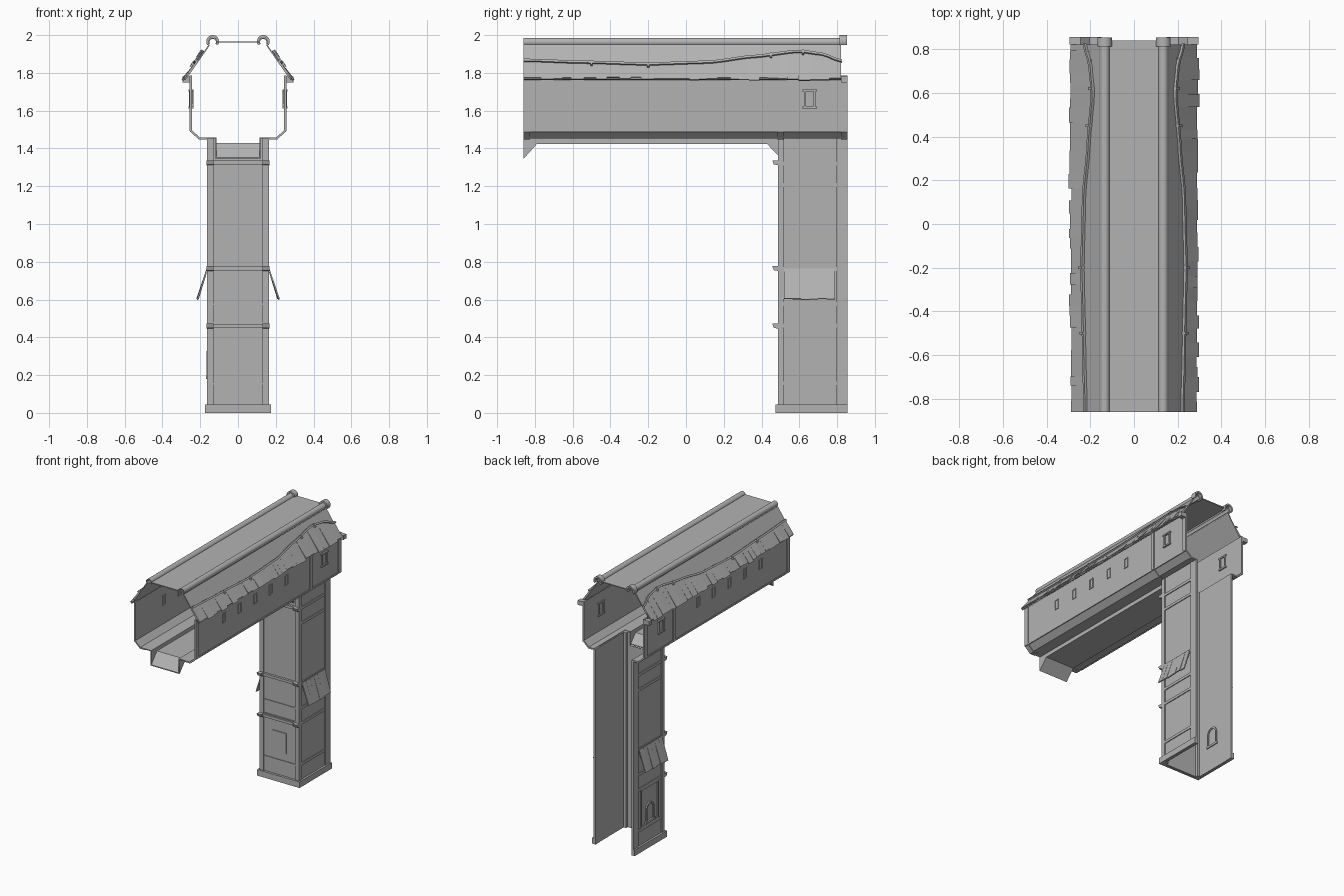
import bpy, bmesh, math, random
from mathutils import Vector

random.seed(4)
if "Cube" in bpy.data.objects:
    bpy.data.objects.remove(bpy.data.objects["Cube"], do_unlink=True)

grey = bpy.data.materials.new("plain grey")
grey.use_nodes = True
COLOUR = (0.45, 0.45, 0.45, 1)
grey.diffuse_color = COLOUR
grey.node_tree.nodes["Principled BSDF"].inputs["Base Color"].default_value = COLOUR

BACK, FRONT = 0.855, -0.86
SIDES = (1, -1)


def prism(bm, profile, a, b, axis="y"):
    """Extrude a profile (xz along y, or yz along x) from a to b."""
    def place(p, d):
        return (p[0], d, p[1]) if axis == "y" else (d, p[0], p[1])
    ends = [[bm.verts.new(place(p, d)) for p in profile] for d in (a, b)]
    n = len(profile)
    bm.faces.new(ends[0])
    bm.faces.new(ends[1][::-1])
    for i in range(n):
        j = (i + 1) % n
        bm.faces.new((ends[0][j], ends[0][i], ends[1][i], ends[1][j]))


def box(bm, x0, x1, y0, y1, z0, z1):
    prism(bm, [(x0, z0), (x1, z0), (x1, z1), (x0, z1)], y0, y1)


def frame(bm, s, x0, x1, y0, y1, z0, z1, w):
    """Rectangular frame lying on a side wall."""
    for ya, yb, za, zb in ((y0, y0 + w, z0, z1), (y1 - w, y1, z0, z1),
                           (y0 + w, y1 - w, z0, z0 + w), (y0 + w, y1 - w, z1 - w, z1)):
        box(bm, s * x0, s * x1, ya, yb, za, zb)


def flip(profile, s):
    return [(s * x, z) for x, z in profile]


def finish(name, bm, smooth=False):
    bmesh.ops.recalc_face_normals(bm, faces=bm.faces)
    mesh = bpy.data.meshes.new(name)
    bm.to_mesh(mesh)
    bm.free()
    mesh.materials.append(grey)
    obj = bpy.data.objects.new(name, mesh)
    bpy.context.scene.collection.objects.link(obj)
    if smooth:
        bpy.ops.object.select_all(action="DESELECT")
        obj.select_set(True)
        bpy.context.view_layer.objects.active = obj
        bpy.ops.object.shade_smooth_by_angle(angle=math.radians(40))
    return obj


# Gallery walls with their chamfered feet, and ribs over them
wall = [(0.25, 1.785), (0.25, 1.495), (0.205, 1.452), (0.16, 1.452),
        (0.16, 1.458), (0.203, 1.458), (0.244, 1.497), (0.244, 1.785)]
rib = [(0.256, 1.785), (0.256, 1.492), (0.207, 1.447), (0.165, 1.447),
       (0.165, 1.453), (0.205, 1.453), (0.249, 1.495), (0.249, 1.785)]
walls, ribs = bmesh.new(), bmesh.new()
for s in SIDES:
    prism(walls, flip(wall, s), FRONT, BACK)
    for y0, y1 in ((FRONT, -0.825), (0.485, 0.515), (0.82, BACK)):
        prism(ribs, flip(rib, s), y0, y1)
    box(ribs, s * 0.249, s * 0.255, FRONT, BACK, 1.487, 1.499)
    box(ribs, s * 0.249, s * 0.295, 0.82, BACK, 1.75, 1.782)
finish("gallery_walls", walls)
finish("gallery_ribs", ribs)

# Gallery windows: a row of slots and one larger framed window on each side
windows = bmesh.new()
for s in SIDES:
    for i in range(5):
        y = -0.522 + i * 0.184
        frame(windows, s, 0.24, 0.255, y - 0.019, y + 0.019, 1.635, 1.71, 0.006)
    frame(windows, s, 0.236, 0.259, 0.625, 0.685, 1.615, 1.71, 0.009)
    for z in (1.612, 1.702):
        box(windows, s * 0.236, s * 0.262, 0.617, 0.693, z, z + 0.01)
finish("gallery_windows", windows)

# Floor ledges and the sunken channel, with a sloped lip at each end
floor = bmesh.new()
for s in SIDES:
    box(floor, s * 0.113, s * 0.16, FRONT, 0.49, 1.452, 1.458)
    prism(floor, [(FRONT, 1.455), (FRONT, 1.345), (-0.79, 1.423), (0.43, 1.423),
                  (0.49, 1.36), (0.49, 1.455)], s * 0.113, s * 0.12, "x")
prism(floor, [(FRONT, 1.345), (-0.79, 1.423), (0.43, 1.423), (0.49, 1.36),
              (0.49, 1.367), (0.433, 1.43), (-0.793, 1.43), (FRONT, 1.352)],
      -0.113, 0.113, "x")
finish("gallery_channel", floor)

# Roof: flat crown and two slopes
TOP, FALL = Vector((0.155, 1.95)), Vector((0.13, -0.187))
OUT = Vector((0.82, 0.57))


def on_slope(t, lift=0.0):
    return TOP + FALL * t + OUT * lift


roof = bmesh.new()
box(roof, -0.115, 0.115, FRONT, 0.84, 1.96, 1.967)
for s in SIDES:
    slope = [on_slope(0), on_slope(0.98), on_slope(0.98, -0.007), on_slope(0, -0.007)]
    prism(roof, flip(slope, s), FRONT, 0.82)
finish("roof_slopes", roof)


# Half-open ridge tubes with collars at the back end
def arc_ring(cx, cz, r0, r1, steps=16):
    angles = [math.radians(-35 + 250 * i / steps) for i in range(steps + 1)]
    outer = [(cx + r1 * math.cos(a), cz + r1 * math.sin(a)) for a in angles]
    inner = [(cx + r0 * math.cos(a), cz + r0 * math.sin(a)) for a in angles]
    return outer + inner[::-1]


ridges = bmesh.new()
for s in SIDES:
    prism(ridges, arc_ring(s * 0.134, 1.963, 0.017, 0.023), FRONT, 0.83)
    prism(ridges, arc_ring(s * 0.134, 1.966, 0.022, 0.034), 0.812, 0.852)
finish("ridge_tubes", ridges, smooth=True)

# Wavy batten across the slopes, as (y, height) points
WAVE = [(FRONT, 1.862), (-0.55, 1.852), (-0.2, 1.842), (0.12, 1.852),
        (0.36, 1.882), (0.6, 1.91), (0.72, 1.895), (0.82, 1.858)]


def wave_t(y):
    for (ya, za), (yb, zb) in zip(WAVE, WAVE[1:]):
        if y <= yb:
            k = (y - ya) / (yb - ya)
            k = 0.5 * k + 0.5 * k * k * (3 - 2 * k)
            return (za + (zb - za) * k - TOP.y) / FALL.y
    return (WAVE[-1][1] - TOP.y) / FALL.y


batten = bmesh.new()
for s in SIDES:
    rings = []
    for i in range(49):
        y = FRONT + (0.825 - FRONT) * i / 48
        t = wave_t(y)
        corners = [on_slope(t - 0.03, 0.002), on_slope(t - 0.03, 0.014),
                   on_slope(t + 0.03, 0.014), on_slope(t + 0.03, 0.002)]
        rings.append([batten.verts.new((s * c.x, y, c.y)) for c in corners])
    for a, b in zip(rings, rings[1:]):
        for i in range(4):
            j = (i + 1) % 4
            batten.faces.new((a[i], a[j], b[j], b[i]))
    batten.faces.new(rings[0])
    batten.faces.new(rings[-1][::-1])
    # Small clamps holding the batten
    for y in (-0.5, -0.2, 0.45, 0.62):
        t = wave_t(y)
        clamp = [on_slope(t - 0.03), on_slope(t - 0.03, 0.018),
                 on_slope(t + 0.09, 0.018), on_slope(t + 0.09)]
        prism(batten, flip(clamp, s), y - 0.006, y + 0.006)
finish("roof_batten", batten)

# Uneven shingles from the batten to the eaves
shingles = bmesh.new()
for s in SIDES:
    y = FRONT
    while y < 0.81:
        y1 = min(y + random.uniform(0.04, 0.07), 0.82)
        t0, t1 = wave_t((y + y1) / 2), random.uniform(0.95, 1.03)
        lift = random.uniform(0.006, 0.014)
        plank = [on_slope(t0, 0.004), on_slope(t1, lift),
                 on_slope(t1, lift - 0.007), on_slope(t0, -0.003)]
        prism(shingles, flip(plank, s), y, y1)
        y = y1
finish("roof_shingles", shingles)

# Tower: three thin walls, open at the back and below
tower = bmesh.new()
box(tower, -0.14, 0.14, 0.495, 0.501, 0.0, 1.36)
for s in SIDES:
    box(tower, s * 0.15, s * 0.156, 0.495, BACK, 0.0, 1.455)
    box(tower, s * 0.113, s * 0.14, 0.495, 0.501, 1.36, 1.455)
finish("tower_walls", tower)

posts = bmesh.new()
for s in SIDES:
    box(posts, s * 0.13, s * 0.164, 0.487, 0.52, 0.0, 1.455)
    box(posts, s * 0.148, s * 0.164, 0.795, BACK, 0.0, 1.455)
finish("tower_posts", posts)

# Plinth around the three walls
plinth = bmesh.new()
box(plinth, -0.175, 0.175, 0.475, 0.492, 0, 0.045)
for s in SIDES:
    box(plinth, s * 0.16, s * 0.175, 0.492, BACK, 0, 0.045)
finish("plinth", plinth)

# Side and front rails, with projecting beams on the front
rails = bmesh.new()
for z in (0.155, 0.46, 0.575, 0.76, 1.205, 1.318):
    for s in SIDES:
        box(rails, s * 0.15, s * 0.162, 0.52, 0.795, z - 0.008, z + 0.012)
for z in (0.15, 0.47, 0.572):
    box(rails, -0.13, 0.13, 0.49, 0.5, z, z + 0.008)
for z in (0.46, 0.765, 1.325):
    for s in SIDES:
        prism(rails, [(0.457, z + 0.012), (0.465, z - 0.01),
                      (0.49, z - 0.014), (0.49, z + 0.012)], s * 0.13, s * 0.166, "x")
    box(rails, -0.13, 0.13, 0.478, 0.497, z - 0.01, z + 0.01)
finish("tower_rails", rails)

# Framed front hatch
hatch = bmesh.new()
box(hatch, -0.058, 0.052, 0.489, 0.497, 0.215, 0.367)
finish("front_hatch", hatch)

# Plank awnings on both sides
awnings = bmesh.new()
for s in SIDES:
    for i in range(6):
        y = 0.52 + i * 0.045
        drop = random.uniform(-0.006, 0.004)
        x = 0.215 + random.uniform(0, 0.006)
        plank = [(0.158, 0.765), (0.166, 0.765), (x, 0.605 + drop), (x - 0.007, 0.602 + drop)]
        prism(awnings, flip(plank, s), y, y + 0.044)
finish("side_awnings", awnings)


# Arched window on the right side wall, inside a square surround
def arch(w, z0, z1):
    curve = [(0.655 + w * math.cos(math.pi * i / 10), z1 + w * math.sin(math.pi * i / 10))
             for i in range(11)]
    return [(0.655 + w, z0)] + curve + [(0.655 - w, z0)]


arched = bmesh.new()
prism(arched, arch(0.048, 0.19, 0.28) + arch(0.036, 0.19, 0.28)[::-1], -0.143, -0.166, "x")
box(arched, -0.143, -0.17, 0.6, 0.71, 0.18, 0.195)
frame(arched, -1, 0.15, 0.162, 0.55, 0.76, 0.165, 0.455, 0.012)
finish("arched_window", arched)
